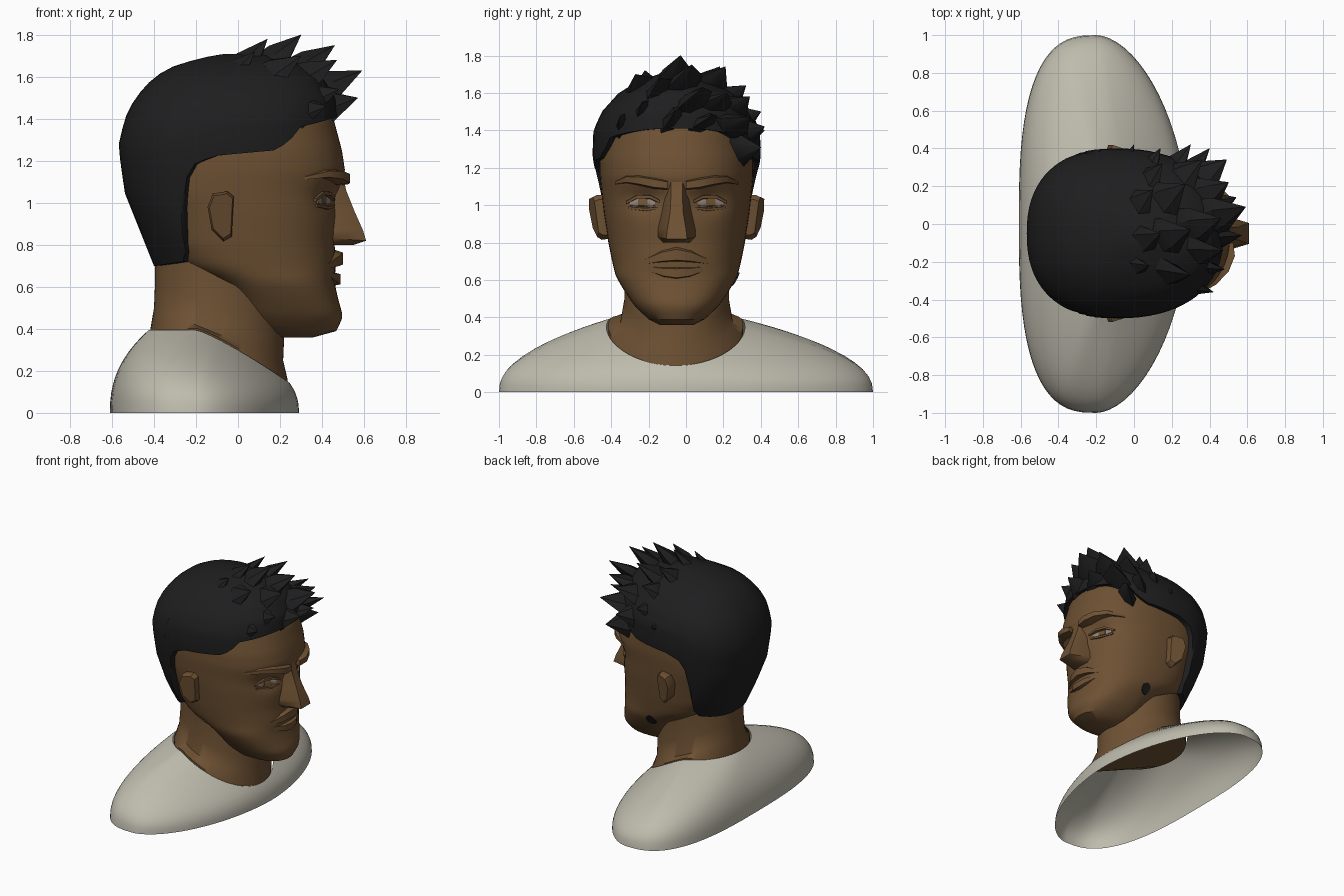
import bpy, bmesh, math
from mathutils import Vector

if "Cube" in bpy.data.objects:
    bpy.data.objects.remove(bpy.data.objects["Cube"])

CY = -0.05          # the head sits slightly off the body's middle; the face looks along +x
SEG = 72


def material(name, rgb):
    m = bpy.data.materials.new(name)
    m.diffuse_color = (*rgb, 1)
    m.use_nodes = True
    m.node_tree.nodes["Principled BSDF"].inputs["Base Color"].default_value = m.diffuse_color
    return m


SKIN = material("brown skin", (0.155, 0.082, 0.033))
HAIR = material("black hair", (0.013, 0.013, 0.014))
SHIRT = material("off white shirt", (0.52, 0.50, 0.42))
EYE = material("eye grey", (0.27, 0.23, 0.20))


def finish(name, bm, mat, angle=35):
    bmesh.ops.recalc_face_normals(bm, faces=bm.faces)
    me = bpy.data.meshes.new(name)
    bm.to_mesh(me)
    bm.free()
    me.materials.append(mat)
    ob = bpy.data.objects.new(name, me)
    bpy.context.collection.objects.link(ob)
    bpy.ops.object.select_all(action='DESELECT')
    ob.select_set(True)
    bpy.context.view_layer.objects.active = ob
    bpy.ops.object.shade_smooth_by_angle(angle=math.radians(angle))
    return ob


def add_loft(bm, rings, low=True, high=True):
    vs = [[bm.verts.new(p) for p in r] for r in rings]
    n = len(vs[0])
    for a, b in zip(vs, vs[1:]):
        for i in range(n):
            bm.faces.new((a[i], a[(i + 1) % n], b[(i + 1) % n], b[i]))
    if low:
        bm.faces.new(vs[0][::-1])
    if high:
        bm.faces.new(vs[-1])


def loft(name, rings, mat, low=True, high=True, angle=35):
    bm = bmesh.new()
    add_loft(bm, rings, low, high)
    return finish(name, bm, mat, angle)


def lookup(tab, z):
    if z <= tab[0][0]:
        return tab[0][1:]
    for p, q in zip(tab, tab[1:]):
        if z <= q[0]:
            t = (z - p[0]) / (q[0] - p[0])
            return [u + (v - u) * t for u, v in zip(p[1:], q[1:])]
    return tab[-1][1:]


def spow(v, e):
    return math.copysign(abs(v) ** e, v)


N = 2.35


def ring_pt(tab, z, a):
    xb, xf, w = lookup(tab, z)
    c = xb + 0.45 * (xf - xb)
    ca, sa = spow(math.cos(a), 2 / N), spow(math.sin(a), 2 / N)
    return Vector((c + ca * (xf - c if ca > 0 else c - xb), CY + sa * w, z))


ANG = [2 * math.pi * i / SEG for i in range(SEG)]

# Head: height, back, front, half width
HEAD = [(.36, .17, .36, .09), (.39, .07, .47, .15), (.46, 0, .50, .225), (.55, -.05, .475, .285),
        (.62, -.12, .46, .325), (.70, -.30, .465, .345), (.80, -.37, .46, .365), (.95, -.42, .47, .388),
        (1.05, -.48, .48, .40), (1.15, -.50, .51, .41), (1.25, -.50, .495, .41), (1.40, -.48, .455, .38),
        (1.50, -.42, .40, .32), (1.60, -.28, .28, .18)]


def recess(y, z):
    return 0.045 * math.exp(-((abs(y) - .17) / .09) ** 2 - ((z - 1.03) / .06) ** 2)


def face_x(y, z):
    xb, xf, w = lookup(HEAD, z)
    c = xb + 0.45 * (xf - xb)
    return c + (xf - c) * max(0, 1 - abs(y / w) ** N) ** (1 / N) - recess(y, z)


rings = []
for k in range(43):
    z = .36 + k * 1.24 / 42
    r = [ring_pt(HEAD, z, a) for a in ANG]
    for p in r:
        if p.x > .15:
            p.x -= recess(p.y - CY, z)
    rings.append(r)
loft("head", rings, SKIN)


# Neckline shared by the neck and the shirt
def neckline(a, s=1.0, dz=0.0):
    x = -.09 + .335 * s * math.cos(a)
    k = min(1, max(0, (x + .2) / .45))
    return Vector((x, -.055 + .37 * s * math.sin(a), .395 - .255 * k ** 1.2 + dz))


def neck_ring(xb, xf, w, zb, zf):
    c, r = (xb + xf) / 2, (xf - xb) / 2
    return [Vector((c + r * math.cos(a), CY + w * math.sin(a),
                    (zb + zf) / 2 + (zf - zb) / 2 * math.cos(a))) for a in ANG]


loft("neck", [[neckline(a, .97, -.05) for a in ANG], [neckline(a, .975, .008) for a in ANG],
              neck_ring(-.40, .215, .30, .50, .25), neck_ring(-.395, .22, .28, .62, .36),
              neck_ring(-.395, .20, .28, .80, .50)], SKIN, angle=60)


# Shirt: open shell from the neckline down to the cut at the chest
def hem(a):
    front = math.cos(a) > 0
    n = 1.8 if front else 2.8
    return Vector((-.2 + (.49 if front else .41) * spow(math.cos(a), 2 / n),
                   spow(math.sin(a), 2 / n), 0))


rings = []
for k in range(13):
    s = math.sin(k / 12 * math.pi / 2)
    row = []
    for a in ANG:
        p, q = neckline(a), hem(a)
        v = p.lerp(q, s)
        v.z = p.z * (1 - s) ** .42
        row.append(v)
    rings.append(row)
loft("shirt", rings, SHIRT, False, False, 60)

# Hair cap with a hairline that depends on the direction around the head
CAP = [(.70, -.40, .30, .30), (.85, -.46, .38, .385), (1.05, -.54, .43, .42), (1.27, -.57, .47, .45),
       (1.40, -.54, .475, .445), (1.50, -.49, .465, .40), (1.60, -.40, .40, .31), (1.66, -.29, .30, .21),
       (1.70, -.13, .16, .10), (1.71, -.06, .10, .05)]
LINE = [(-1, .70), (-.54, .72), (-.44, .80), (-.40, .98), (-.36, 1.09), (-.22, 1.19), (0, 1.225),
        (.48, 1.25), (.60, 1.29), (.68, 1.36), (.85, 1.385), (1, 1.41)]
rings = []
for k in range(19):
    row = []
    for a in ANG:
        zh = lookup(LINE, spow(math.cos(a), 2 / N))[0]
        row.append(ring_pt(CAP, zh + (1.71 - zh) * math.sin(k / 18 * math.pi / 2), a))
    rings.append(row)
inner = [Vector((-.05 + (p.x + .05) * .88, CY + (p.y - CY) * .88, p.z)) for p in rings[0]]
loft("hair_cap", [inner] + rings, HAIR, False, True, 50)

# Hair tufts: wide overlapping clumps swept forward and to one side, given by their tips
TIPS = [(.14, -.05, 1.78), (.30, -.03, 1.80), (.46, .03, 1.75), (.47, -.14, 1.68), (.59, .09, 1.63),
        (.57, -.06, 1.50), (.10, .18, 1.74), (.27, .21, 1.74), (.50, .22, 1.60), (.49, .34, 1.47),
        (.30, .42, 1.42), (.36, .34, 1.58), (.14, .40, 1.50), (.00, .42, 1.40), (.30, -.27, 1.70),
        (.48, -.24, 1.54), (.54, .14, 1.48), (.40, .40, 1.31), (.15, .32, 1.64), (.08, -.22, 1.72),
        (.42, -.36, 1.46)]
bm = bmesh.new()
for t in TIPS:
    tip = Vector(t)
    d = (tip - Vector((-.40, -.28, 1.36))).normalized()
    out = (tip - Vector((0, CY, 1.3))).normalized()
    side = d.cross(out).normalized()
    up = side.cross(d)
    add_loft(bm, [[tip - d * l - up * drop + side * (r * math.cos(a)) + up * (.5 * r * math.sin(a))
                   for a in [i * math.pi / 3 for i in range(6)]]
                  for l, r, drop in ((.46, .06, .09), (.30, .13, .055), (.15, .105, .03), (0, .002, 0))])
finish("hair_tufts", bm, HAIR, 40)


# Face strips that follow the head: each point is (y, z, half height, thickness)
def strip(name, pts, mat, both=True, sink=.04):
    bm = bmesh.new()
    for s in ((1, -1) if both else (1,)):
        rows = []
        for y, z, h, d in pts:
            x = face_x(y, z)
            rows.append([(x - sink, CY + s * y, z - h), (x + d, CY + s * y, z - h * .7),
                         (x + d, CY + s * y, z + h * .5), (x - sink, CY + s * y, z + h)])
        add_loft(bm, rows)
    return finish(name, bm, mat, 50)


strip("brows", [(.05, 1.11, .03, .03), (.12, 1.12, .035, .05), (.20, 1.135, .032, .045),
                (.27, 1.14, .025, .03), (.33, 1.12, .012, .008)], SKIN)
strip("eye_whites", [(.115, 1.008, .010, .006), (.15, 1.014, .024, .009), (.21, 1.015, .024, .009),
                     (.25, 1.01, .012, .006)], EYE, sink=.0)
strip("irises", [(.157, 1.015, .026, .013), (.207, 1.016, .026, .013)], SKIN, sink=.0)
strip("upper_lids", [(.09, 1.02, .012, .012), (.14, 1.045, .014, .022), (.21, 1.047, .014, .022),
                     (.27, 1.015, .012, .012)], SKIN)
strip("lower_lids", [(.10, .985, .010, .008), (.17, .978, .012, .016), (.26, .988, .010, .008)], SKIN)
strip("upper_lip", [(-.17, .70, .02, .0), (-.08, .728, .04, .025), (0, .74, .048, .036),
                    (.08, .728, .04, .025), (.17, .70, .02, .0)], SKIN, False)
strip("lower_lip", [(-.14, .66, .02, .0), (-.07, .645, .034, .022), (0, .64, .04, .028),
                    (.07, .645, .034, .022), (.14, .66, .02, .0)], SKIN, False)

# Nose: wedge of stacked sections (height, tip, half width at base, half width at tip)
loft("nose", [[(.38, CY - wb, z), (.46, CY - wb, z), (xt, CY - wt, z - dz),
               (xt, CY + wt, z - dz), (.46, CY + wb, z), (.38, CY + wb, z)]
              for z, xt, wb, wt, dz in ((.80, .55, .07, .03, 0), (.83, .61, .10, .055, .01),
                                        (.87, .595, .10, .05, 0), (.96, .555, .08, .035, 0),
                                        (1.06, .515, .06, .03, 0), (1.13, .50, .06, .03, 0))],
     SKIN, angle=50)

# Ears: outline leaning outwards at the back
EAR = [(-.02, 1.03), (-.05, 1.055), (-.12, 1.045), (-.145, .98), (-.125, .87), (-.07, .815), (-.03, .84)]
bm = bmesh.new()
for s in (1, -1):
    rows = []
    for off, k in ((.34, .95), (.405, 1), (.43, .88)):
        rows.append([(-.07 + (x + .07) * k,
                      CY + s * (off + max(0, -.03 - x) * .3 + (z - .95) * .12 * (off > .35)),
                      .95 + (z - .95) * k) for x, z in EAR])
    add_loft(bm, rows)
finish("ears", bm, SKIN)


# Dark round spot on one side of the jaw
def jaw_y(x, z):
    b, f, hw = lookup(HEAD, z)
    m = b + .45 * (f - b)
    r = abs((x - m) / (f - m if x > m else m - b))
    return CY + hw * max(0, 1 - r ** N) ** (1 / N)


loft("jaw_spot", [[(x, jaw_y(x, z) + o, z) for x, z in
                   [(.11 + .038 * math.cos(i * math.pi / 5), .605 + .038 * math.sin(i * math.pi / 5))
                    for i in range(10)]] for o in (-.001, .007)], HAIR)
